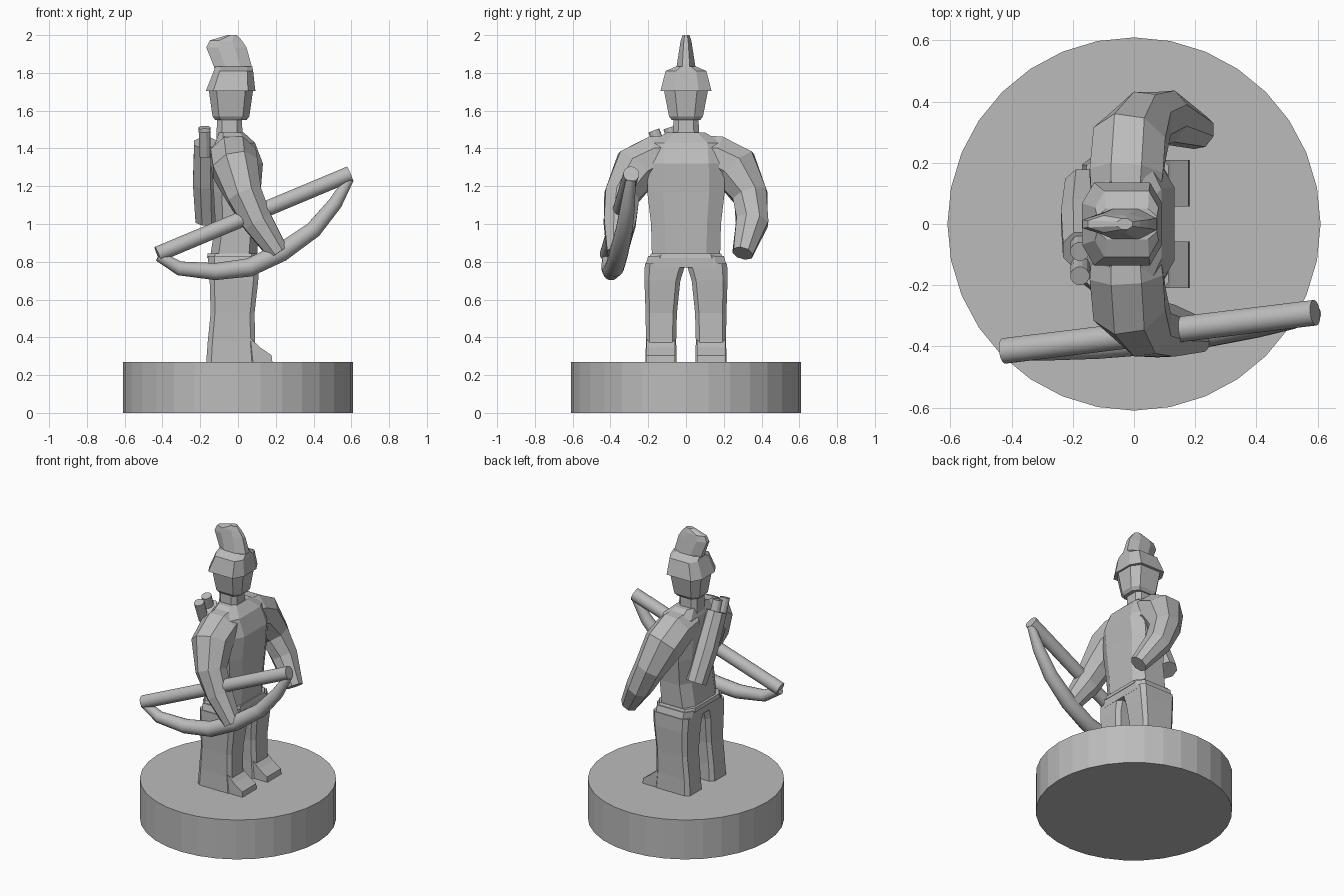
import bpy, bmesh, math
from mathutils import Vector

if "Cube" in bpy.data.objects:
    bpy.data.objects.remove(bpy.data.objects["Cube"])

stone = bpy.data.materials.new("plain grey")
stone.diffuse_color = (0.5, 0.5, 0.5, 1)
stone.use_nodes = True
stone.node_tree.nodes["Principled BSDF"].inputs["Base Color"].default_value = stone.diffuse_color


def loft(name, rings):
    """Skin a list of equal-length point rings and cap both ends."""
    bm = bmesh.new()
    rows = [[bm.verts.new(p) for p in ring] for ring in rings]
    n = len(rows[0])
    for a, b in zip(rows, rows[1:]):
        for i in range(n):
            bm.faces.new((a[i], a[(i + 1) % n], b[(i + 1) % n], b[i]))
    bm.faces.new(rows[0])
    bm.faces.new(rows[-1])
    bmesh.ops.recalc_face_normals(bm, faces=bm.faces)
    mesh = bpy.data.meshes.new(name)
    bm.to_mesh(mesh)
    bm.free()
    mesh.materials.append(stone)
    obj = bpy.data.objects.new(name, mesh)
    bpy.context.collection.objects.link(obj)
    return obj


def stack(name, levels, cx=0.5, cy=0.5):
    """Stack chamfered rectangles given as (z, x0, x1, y0, y1)."""
    rings = []
    for z, x0, x1, y0, y1 in levels:
        mx, my, hx, hy = (x0 + x1) / 2, (y0 + y1) / 2, (x1 - x0) / 2, (y1 - y0) / 2
        kx, ky = hx * (1 - cx), hy * (1 - cy)
        shape = [(hx, -ky), (hx, ky), (kx, hy), (-kx, hy),
                 (-hx, ky), (-hx, -ky), (-kx, -hy), (kx, -hy)]
        rings.append([(mx + x, my + y, z) for x, y in shape])
    return loft(name, rings)


def sym(levels):
    return [(z, x0, x1, -h, h) for z, x0, x1, h in levels]


def tube(name, path, sides, ref):
    """Sweep an ellipse along (x, y, z, radius_u, radius_v) points."""
    pts = [Vector(p[:3]) for p in path]
    rings = []
    for i, p in enumerate(path):
        t = (pts[min(i + 1, len(pts) - 1)] - pts[max(i - 1, 0)]).normalized()
        u = t.cross(Vector(ref)).normalized()
        v = u.cross(t)
        ring = []
        for k in range(sides):
            a = 2 * math.pi * (k + 0.5) / sides
            ring.append(pts[i] + u * (p[3] * math.cos(a)) + v * (p[4] * math.sin(a)))
        rings.append(ring)
    return loft(name, rings)


# Round plinth
loft("base", [[(0.61 * math.cos(math.tau * k / 32), 0.61 * math.sin(math.tau * k / 32), z)
               for k in range(32)] for z in (0, 0.27)])

# Torso, belt and hips
stack("torso", sym([(0.81, -0.15, 0.10, 0.18), (1.0, -0.12, 0.11, 0.185),
                    (1.17, -0.13, 0.12, 0.205), (1.32, -0.14, 0.132, 0.2),
                    (1.43, -0.12, 0.09, 0.19), (1.485, -0.10, 0.03, 0.1)]), 0.35, 0.4)
stack("belt", sym([(0.82, -0.165, 0.115, 0.195), (0.845, -0.16, 0.11, 0.185)]), 0.3, 0.3)
stack("hips", sym([(0.77, -0.155, 0.112, 0.218), (0.83, -0.16, 0.112, 0.2)]), 0.25, 0.25)

for side, s in (("left", 1), ("right", -1)):
    # Leg, narrowing to the knee and flaring at the ankle
    def span(z, x0, x1, inner, outer):
        return (z, x0, x1, min(s * inner, s * outer), max(s * inner, s * outer))
    stack(side + "_leg", [span(0.27, -0.168, 0.10, 0.05, 0.215),
                          span(0.38, -0.16, 0.09, 0.052, 0.212),
                          span(0.53, -0.145, 0.088, 0.048, 0.214),
                          span(0.70, -0.15, 0.107, 0.03, 0.22),
                          span(0.79, -0.155, 0.112, 0.002, 0.218)], 0.2, 0.25)
    # Wedge-shaped foot
    profile = [(-0.1, 0.27), (0.182, 0.27), (0.178, 0.305), (0.12, 0.345), (0.06, 0.40), (-0.1, 0.40)]
    loft(side + "_foot", [[(x, s * y, z) for x, z in profile] for y in (0.058, 0.21)])
    # Bent arm growing out of the shoulder
    hand = 0.30 if s > 0 else 0.365
    tube(side + "_arm", [(-0.03, s * 0.04, 1.37, 0.11, 0.115),
                         (-0.025, s * 0.16, 1.355, 0.122, 0.13),
                         (-0.015, s * 0.26, 1.295, 0.135, 0.13),
                         (0.035, s * 0.34, 1.15, 0.10, 0.10),
                         (0.105, s * 0.35, 1.01, 0.092, 0.085),
                         (0.215, s * hand, 0.845, 0.058, 0.058)], 8, (1, 0, 0))

# Neck, head, brimmed helmet and crest
stack("neck", sym([(1.44, -0.115, 0.025, 0.07), (1.58, -0.11, 0.02, 0.066)]), 0.4, 0.4)
stack("head", sym([(1.55, -0.12, 0.045, 0.075), (1.57, -0.135, 0.06, 0.09),
                   (1.71, -0.155, 0.08, 0.117)]), 0.35, 0.5)
stack("helmet", sym([(1.705, -0.17, 0.092, 0.135), (1.81, -0.128, 0.08, 0.108),
                     (1.835, -0.12, 0.075, 0.05)]), 0.3, 0.5)
stack("crest", sym([(1.82, -0.122, 0.077, 0.052), (1.935, -0.168, 0.045, 0.034),
                    (1.972, -0.15, 0.02, 0.028), (2.0, -0.055, -0.005, 0.018)]), 0.6, 0.6)

# Quiver slung across the back, with two arrow shafts
tube("quiver", [(-0.165, 0.125, 1.02, 0.065, 0.065), (-0.172, 0.02, 1.22, 0.075, 0.072),
                (-0.172, -0.085, 1.43, 0.07, 0.065)], 8, (1, 0, 0))
for i, y in enumerate((-0.09, -0.17)):
    tube("arrow_%d" % (i + 1), [(-0.175, y + 0.05, 1.36, 0.032, 0.032),
                                (-0.177, y, 1.51 - 0.015 * i, 0.032, 0.032)], 12, (1, 0, 0))

# Bow: thick straight string and curved limb
tube("bow_string", [(-0.425, -0.415, 0.84, 0.042, 0.042),
                    (0.592, -0.29, 1.265, 0.042, 0.042)], 24, (0, 1, 0))
limb = [(-0.42, 0.83, 0.028), (-0.31, 0.765, 0.038), (-0.12, 0.748, 0.046), (0.06, 0.77, 0.05),
        (0.23, 0.85, 0.05), (0.40, 0.97, 0.045), (0.515, 1.11, 0.038), (0.59, 1.24, 0.025)]
tube("bow_limb", [(x, -0.365 + 0.123 * x - 0.02 * math.sin(math.pi * (x + 0.42) / 1.01), z, r, r)
                  for x, z, r in limb], 16, (0, 1, 0))
for part in ("bow_string", "bow_limb"):
    obj = bpy.data.objects[part]
    bpy.context.view_layer.objects.active = obj
    obj.select_set(True)
    bpy.ops.object.shade_smooth_by_angle(angle=math.radians(30))
    obj.select_set(False)
